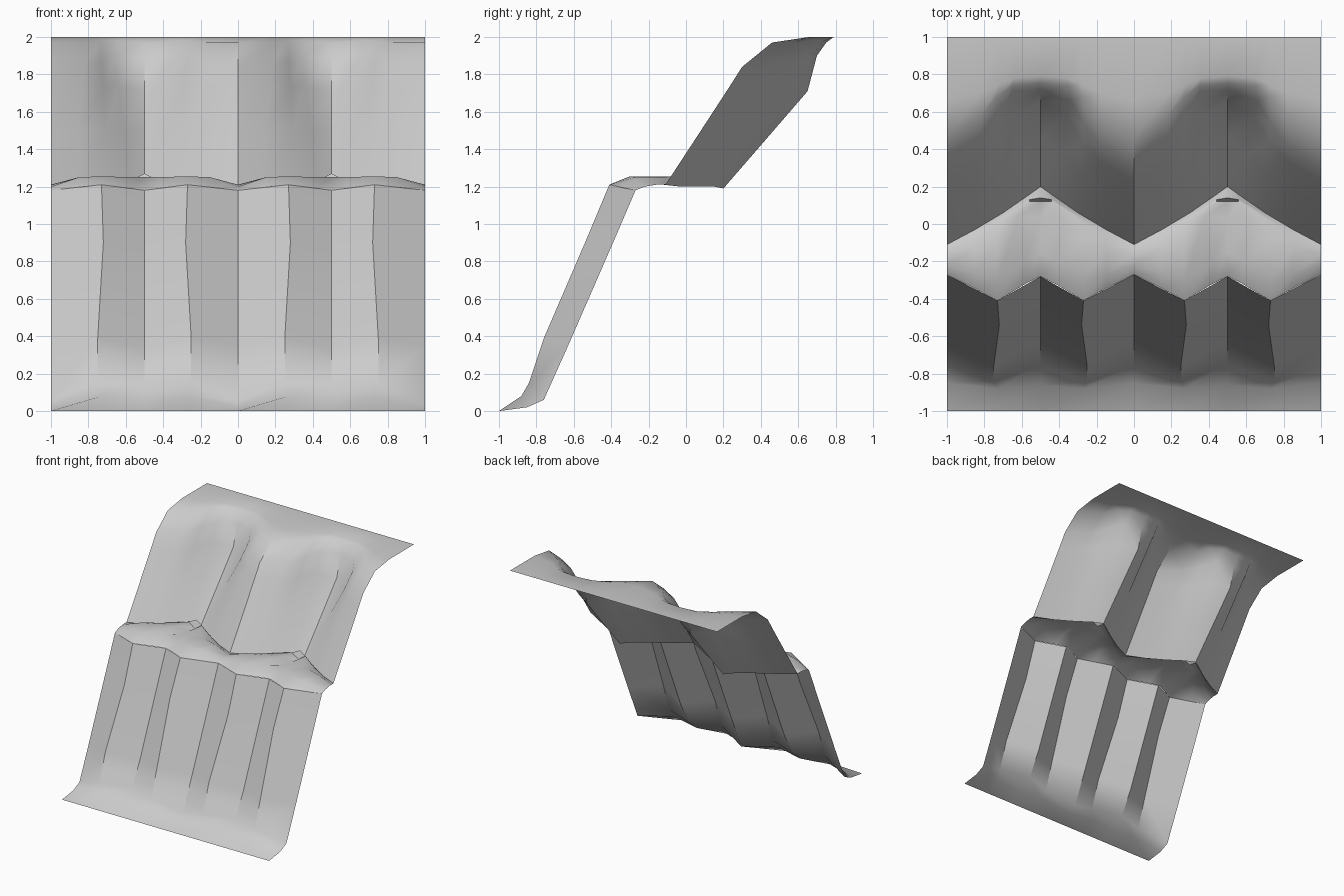
import bpy
import bmesh
import math

default_cube = bpy.data.objects.get("Cube")
if default_cube:
    bpy.data.objects.remove(default_cube, do_unlink=True)

# One pale stone colour for the whole rock sheet
stone = bpy.data.materials.new("pale_grey_stone")
stone.use_nodes = True
stone_colour = (0.6, 0.6, 0.6, 1.0)
stone.diffuse_color = stone_colour
stone.node_tree.nodes["Principled BSDF"].inputs["Base Color"].default_value = stone_colour

TILE_WIDTH = 1.0
TILE_STARTS = (-1.0, 0.0)


def mirrored_row(half_row):
    """Reflect a half cross-section about the middle of its tile."""
    reflection = [(TILE_WIDTH - x, y, z) for x, y, z in reversed(half_row[:-1])]
    return list(half_row) + reflection


def full_row(half_row):
    """Repeat the whole cross-section over every tile, sharing the seams."""
    points = []
    for start in TILE_STARTS:
        tile = mirrored_row(half_row)
        if points:
            tile = tile[1:]
        points += [(start + x, y, z) for x, y, z in tile]
    return points


def level_row(columns, y, z):
    """A straight row at one depth and height."""
    return [(x, y, z) for x in columns]


def rock_sheet(name, half_rows, crease_degrees):
    """Loft a surface through cross-sections listed from bottom to top."""
    bm = bmesh.new()
    rows = [[bm.verts.new(point) for point in full_row(row)] for row in half_rows]
    for lower, upper in zip(rows, rows[1:]):
        for i in range(len(lower) - 1):
            bm.faces.new((lower[i], lower[i + 1], upper[i + 1], upper[i]))
    mesh = bpy.data.meshes.new(name)
    bm.to_mesh(mesh)
    bm.free()
    mesh.materials.append(stone)
    sheet = bpy.data.objects.new(name, mesh)
    bpy.context.collection.objects.link(sheet)
    bpy.ops.object.select_all(action="DESELECT")
    sheet.select_set(True)
    bpy.context.view_layer.objects.active = sheet
    bpy.ops.object.shade_smooth_by_angle(angle=math.radians(crease_degrees))
    return sheet


# Lower cliff: folded buttresses flaring out to the ground
lower_columns = (0, 0.27, 0.5)
lip = [(0, -0.27, 1.18), (0.27, -0.41, 1.21), (0.5, -0.28, 1.18)]
lower_cliff = [
    level_row(lower_columns, -1, 0),
    [(0, -0.85, 0.02), (0.27, -0.88, 0.08), (0.5, -0.86, 0.05)],
    [(0, -0.76, 0.06), (0.25, -0.84, 0.15), (0.5, -0.75, 0.14)],
    [(0, -0.63, 0.35), (0.25, -0.76, 0.39), (0.5, -0.64, 0.34)],
    [(0, -0.39, 0.9), (0.28, -0.54, 0.9), (0.5, -0.4, 0.9)],
    lip,
]
rock_sheet("lower_cliff", lower_cliff, 40)

# Ledge: rounded shelf with a small stone at the foot of each gully
ledge_lip = [lip[0], (0.15, -0.345, 1.195), lip[1], (0.42, -0.32, 1.19), lip[2]]
foot = [(0, -0.11, 1.21), (0.15, -0.03, 1.2), (0.3, 0.06, 1.2),
        (0.43, 0.15, 1.2), (0.5, 0.2, 1.19)]
ledge = [
    ledge_lip,
    [(0, -0.22, 1.2), (0.15, -0.27, 1.25), (0.27, -0.3, 1.255),
     (0.42, -0.2, 1.25), (0.5, -0.15, 1.25)],
    [(0, -0.16, 1.21), (0.15, -0.12, 1.25), (0.27, -0.08, 1.255),
     (0.38, 0.04, 1.22), (0.5, 0.03, 1.21)],
    [(0, -0.13, 1.21), (0.15, -0.07, 1.22), (0.27, 0.01, 1.23),
     (0.44, 0.12, 1.24), (0.5, 0.12, 1.2)],
    [(0, -0.12, 1.21), (0.15, -0.05, 1.21), (0.28, 0.03, 1.22),
     (0.44, 0.13, 1.24), (0.5, 0.14, 1.27)],
    foot,
]
rock_sheet("ledge", ledge, 50)

# Upper cliff: broad buttresses, a gully in each tile and a flat top
rim = [(0, 0.66, 2), (0.18, 0.7, 2), (0.28, 0.75, 2), (0.36, 0.78, 2), (0.5, 0.79, 2)]
upper_cliff = [
    foot,
    [(0, 0.08, 1.5), (0.15, 0.16, 1.5), (0.29, 0.26, 1.5),
     (0.39, 0.38, 1.5), (0.5, 0.46, 1.49)],
    [(0, 0.23, 1.73), (0.17, 0.33, 1.73), (0.28, 0.43, 1.74),
     (0.36, 0.58, 1.74), (0.5, 0.65, 1.71)],
    [(0, 0.3, 1.84), (0.18, 0.42, 1.85), (0.27, 0.54, 1.87),
     (0.34, 0.66, 1.89), (0.5, 0.7, 1.9)],
    [(0, 0.46, 1.97), (0.18, 0.58, 1.97), (0.27, 0.68, 1.98),
     (0.35, 0.74, 1.98), (0.5, 0.75, 1.97)],
    rim,
    level_row([x for x, y, z in rim], 1, 2),
]
rock_sheet("upper_cliff", upper_cliff, 40)
